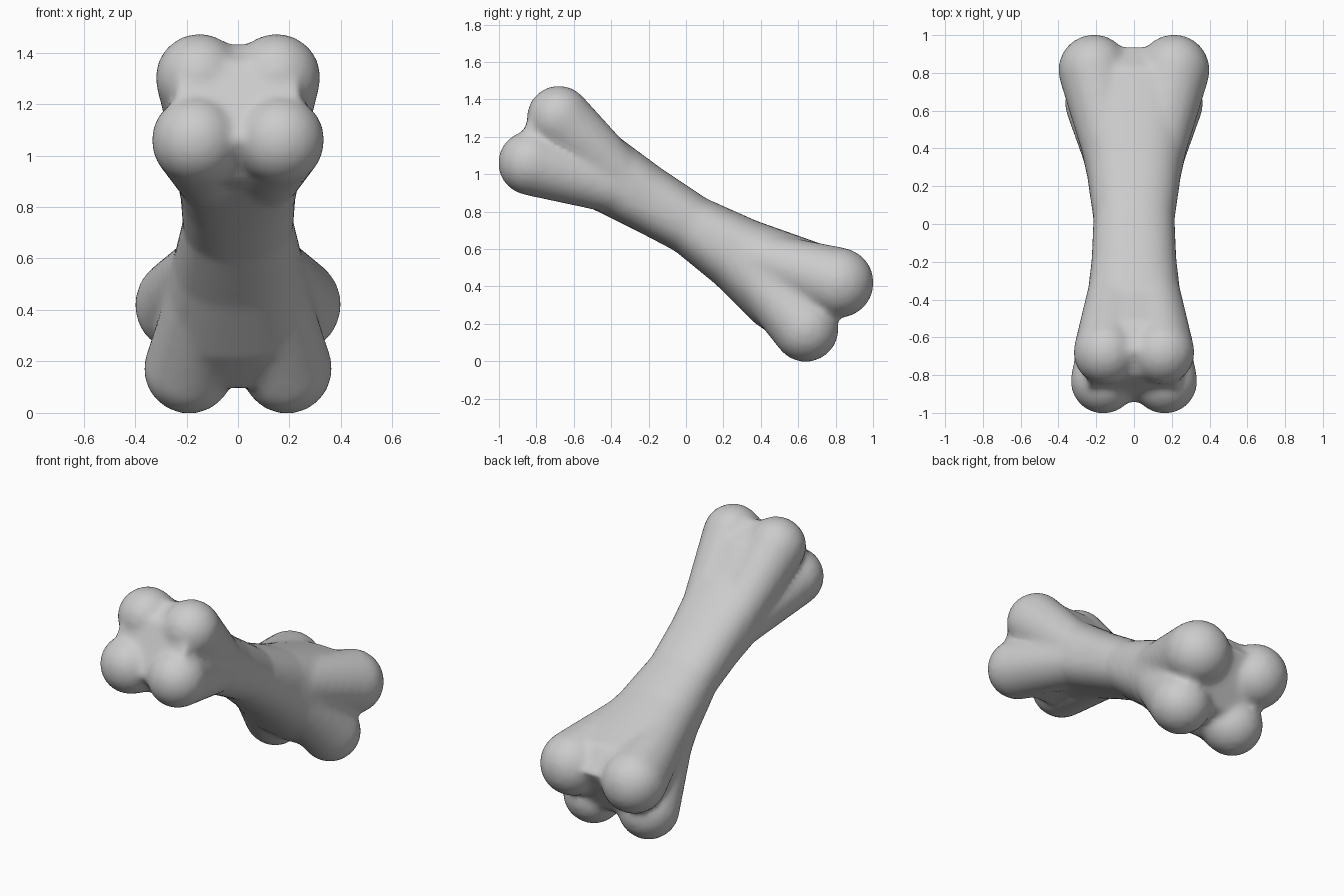
import bpy, bmesh, math
from mathutils import Vector, Matrix

if "Cube" in bpy.data.objects:
    bpy.data.objects.remove(bpy.data.objects["Cube"])

bm = bmesh.new()

# shaft stations: top (y, z), bottom (y, z), half width, squareness
stations = [
    ((-0.81, 1.36), (-0.95, 1.06), 0.24, 3.0),
    ((-0.67, 1.44), (-0.81, 0.90), 0.27, 3.0),
    ((-0.51, 1.36), (-0.61, 0.865), 0.27, 2.8),
    ((-0.36, 1.20), (-0.45, 0.79), 0.25, 2.6),
    ((-0.13, 1.03), (-0.25, 0.69), 0.225, 2.4),
    ((0.11, 0.87), (-0.06, 0.59), 0.215, 2.3),
    ((0.38, 0.75), (0.16, 0.41), 0.25, 2.4),
    ((0.62, 0.665), (0.36, 0.21), 0.30, 2.6),
    ((0.83, 0.59), (0.53, 0.09), 0.325, 2.8),
    ((0.94, 0.45), (0.76, 0.15), 0.28, 2.8),
]
SIDES = 32


def section(top, bottom, half_width, power):
    t, b = Vector((0, *top)), Vector((0, *bottom))
    ring = []
    for i in range(SIDES):
        a = 2 * math.pi * i / SIDES
        c, s = math.cos(a), math.sin(a)
        x = math.copysign(abs(c) ** (2 / power), c) * half_width
        h = math.copysign(abs(s) ** (2 / power), s)
        p = (t + b) / 2 + (t - b) / 2 * h
        ring.append(bm.verts.new((x, p.y, p.z)))
    return ring


# lofted shaft body
rings = [section(*s) for s in stations]
for r0, r1 in zip(rings, rings[1:]):
    for i in range(SIDES):
        j = (i + 1) % SIDES
        bm.faces.new((r0[i], r0[j], r1[j], r1[i]))
bm.faces.new(rings[0])
bm.faces.new(rings[-1])
bmesh.ops.recalc_face_normals(bm, faces=bm.faces[:])


def add_knuckle(lobe, r_lobe, root, r_root):
    """Rounded knob tapering back into the shaft."""
    part = bmesh.new()
    for c, r in ((lobe, r_lobe), (root, r_root)):
        bmesh.ops.create_icosphere(part, subdivisions=3, radius=r,
                                   matrix=Matrix.Translation(c))
    pts = [v.co.copy() for v in part.verts]
    part.free()
    verts = [bm.verts.new(p) for p in pts]
    res = bmesh.ops.convex_hull(bm, input=verts)
    loose = [v for v in verts if v.is_valid and not v.link_faces]
    bmesh.ops.delete(bm, geom=loose, context='VERTS')
    faces = [g for g in res['geom']
             if isinstance(g, bmesh.types.BMFace) and g.is_valid]
    bmesh.ops.recalc_face_normals(bm, faces=faces)


# four knobs on each end, mirrored left and right
upper_root, lower_root = (0.09, -0.25, 0.89), (0.10, 0.25, 0.59)
knuckles = [
    ((0.15, -0.68, 1.303), 0.172, upper_root),
    ((0.163, -0.832, 1.06), 0.174, upper_root),
    ((0.212, 0.815, 0.42), 0.19, lower_root),
    ((0.19, 0.64, 0.172), 0.177, lower_root),
]
for lobe, radius, root in knuckles:
    for side in (1, -1):
        mirror = Vector((side, 1, 1))
        add_knuckle(Vector(lobe) * mirror, radius, Vector(root) * mirror, 0.13)

mesh = bpy.data.meshes.new("bone")
bm.to_mesh(mesh)
bm.free()
bone = bpy.data.objects.new("bone", mesh)
bpy.context.collection.objects.link(bone)

# fuse the parts and soften the creases
fuse = bone.modifiers.new("fuse", 'REMESH')
fuse.mode = 'VOXEL'
fuse.voxel_size = 0.018
fuse.use_smooth_shade = True
soften = bone.modifiers.new("soften", 'SMOOTH')
soften.factor = 0.5
soften.iterations = 10
